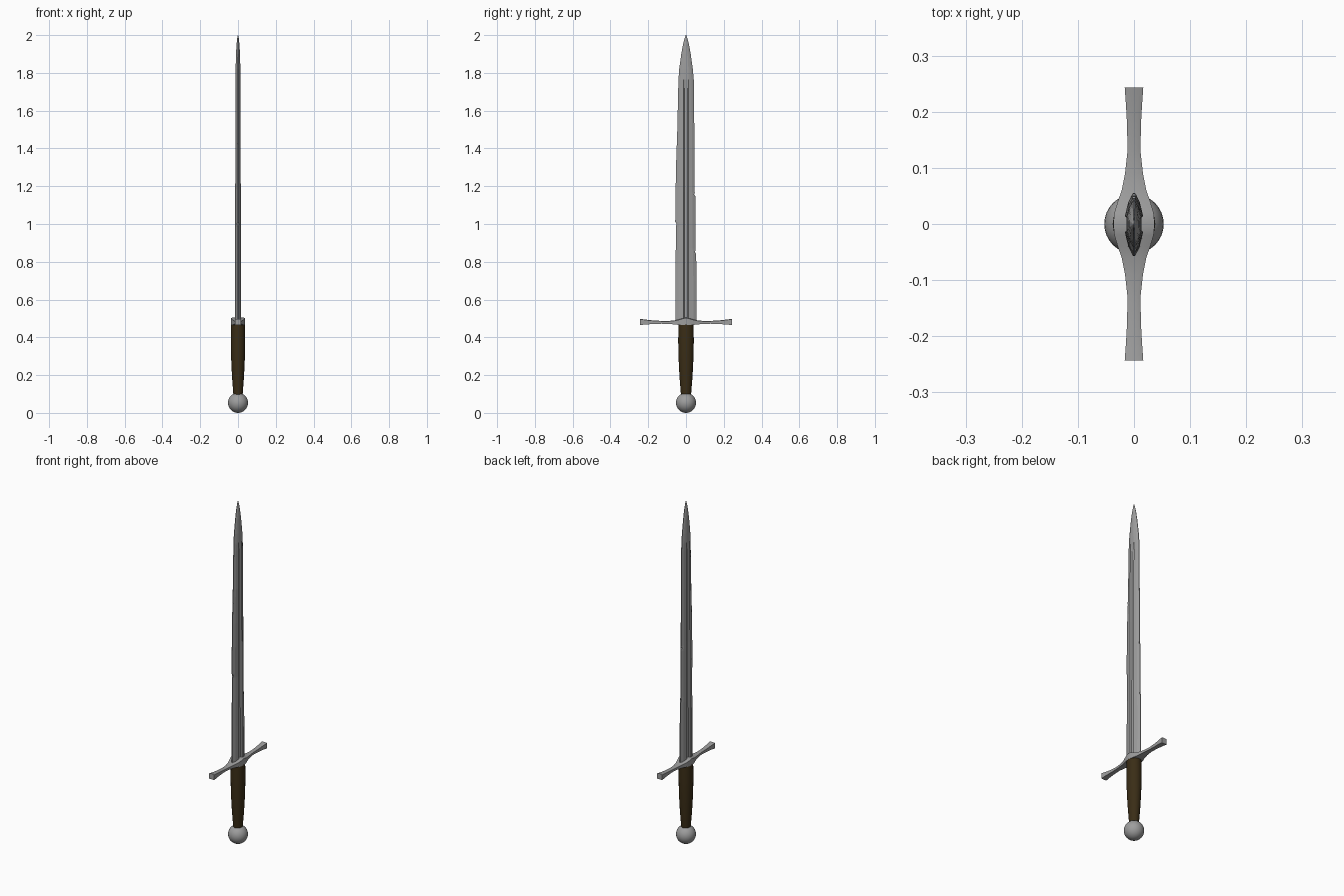
import bpy, bmesh, math
from mathutils import Vector

if "Cube" in bpy.data.objects:
    bpy.data.objects.remove(bpy.data.objects["Cube"])


def material(name, rgb):
    m = bpy.data.materials.new(name)
    m.diffuse_color = (*rgb, 1)
    m.use_nodes = True
    m.node_tree.nodes["Principled BSDF"].inputs["Base Color"].default_value = m.diffuse_color
    return m


steel = material("steel grey", (0.34, 0.34, 0.34))
leather = material("dark brown leather", (0.042, 0.026, 0.008))


def loft(name, rings, mat, smooth=None):
    """Skin a stack of equal-length rings and cap both ends."""
    bm = bmesh.new()
    vs = [[bm.verts.new(p) for p in r] for r in rings]
    n = len(vs[0])
    for a, b in zip(vs, vs[1:]):
        for i in range(n):
            j = (i + 1) % n
            bm.faces.new((a[i], a[j], b[j], b[i]))
    bm.faces.new(vs[0])
    bm.faces.new(vs[-1])
    bmesh.ops.recalc_face_normals(bm, faces=bm.faces)
    me = bpy.data.meshes.new(name)
    bm.to_mesh(me)
    bm.free()
    ob = bpy.data.objects.new(name, me)
    bpy.context.collection.objects.link(ob)
    me.materials.append(mat)
    if smooth:
        bpy.ops.object.select_all(action='DESELECT')
        ob.select_set(True)
        bpy.context.view_layer.objects.active = ob
        bpy.ops.object.shade_smooth_by_angle(angle=math.radians(smooth))
    return ob


# blade: worn edges (z, left edge, right edge, half thickness, fuller depth)
stations = [
    (0.48, .056, .055, .0175, .008), (0.70, .056, .055, .017, .008),
    (0.84, .055, .054, .0165, .008), (0.87, .054, .050, .0165, .008),
    (0.985, .053, .050, .016, .008), (1.01, .057, .050, .016, .008),
    (1.14, .056, .050, .0155, .008), (1.17, .055, .046, .0155, .008),
    (1.30, .053, .046, .015, .007), (1.50, .046, .044, .0145, .007),
    (1.72, .041, .042, .014, .006), (1.765, .040, .041, .014, .0005),
    (1.82, .036, .036, .013, .0002), (1.90, .025, .025, .0105, .0001),
    (1.95, .016, .016, .008, .0001), (1.985, .007, .007, .004, .00005),
    (2.0, .0012, .0012, .001, .00002)]


def blade_ring(z, l, r, t, d):
    f = min(.014, .35 * min(l, r))
    e = .12 * t
    tf = t * .95
    front = [(e, -l), (t * .6, -.7 * l), (tf, -f), (t - d, -f * .6),
             (t - d, f * .6), (tf, f), (t * .6, .7 * r), (e, r)]
    back = [(-x, y) for x, y in reversed(front)]
    return [(x, y, z) for x, y in front + back]


blade = loft("blade", [blade_ring(*s) for s in stations], steel)

# nicks cut into the blade edges (y, z, radius)
for y, z, rad in [(-.061, .998, .012), (.060, .853, .013), (.053, 1.157, .010),
                  (.050, 1.50, .006), (-.052, 1.42, .006)]:
    bpy.ops.mesh.primitive_cylinder_add(vertices=8, radius=rad, depth=.1,
                                        location=(0, y, z),
                                        rotation=(0, math.pi / 2 + .25, 0))
    cutter = bpy.context.object
    cutter.name = "nick_cutter"
    cutter.hide_render = True
    mod = blade.modifiers.new("nick", 'BOOLEAN')
    mod.operation = 'DIFFERENCE'
    mod.solver = 'EXACT'
    mod.object = cutter
    bpy.context.view_layer.objects.active = blade
    bpy.ops.object.modifier_apply(modifier=mod.name)
    bpy.data.objects.remove(cutter, do_unlink=True)

# crossguard: flared ends, swollen centre (y, half width, bottom, top)
half = [(0, .037, .465, .505), (.02, .035, .465, .500), (.04, .029, .466, .494),
        (.06, .022, .468, .490), (.09, .016, .471, .487), (.13, .0115, .472, .487),
        (.18, .0125, .470, .490), (.215, .0145, .468, .494), (.243, .0165, .465, .498)]
full = [(-y, w, a, b) for y, w, a, b in reversed(half[1:])] + half
loft("crossguard", [[(-w, y, a), (w, y, a), (w, y, b - .002), (w * .55, y, b),
                     (-w * .55, y, b), (-w, y, b - .002)]
                    for y, w, a, b in full], steel, 30)

# grip: tapering slightly oval handle
grip = [(.095, .026), (.13, .0285), (.18, .0325), (.24, .036), (.31, .039),
        (.38, .040), (.44, .0395), (.472, .039)]
loft("grip", [[(.95 * r * math.cos(k * math.tau / 20), 1.03 * r * math.sin(k * math.tau / 20), z)
               for k in range(20)] for z, r in grip], leather, 40)

# pommel ball
bpy.ops.mesh.primitive_uv_sphere_add(segments=32, ring_count=16, radius=.053,
                                     location=(0, 0, .053))
pommel = bpy.context.object
pommel.name = "pommel"
pommel.data.materials.append(steel)
bpy.ops.object.shade_smooth()
